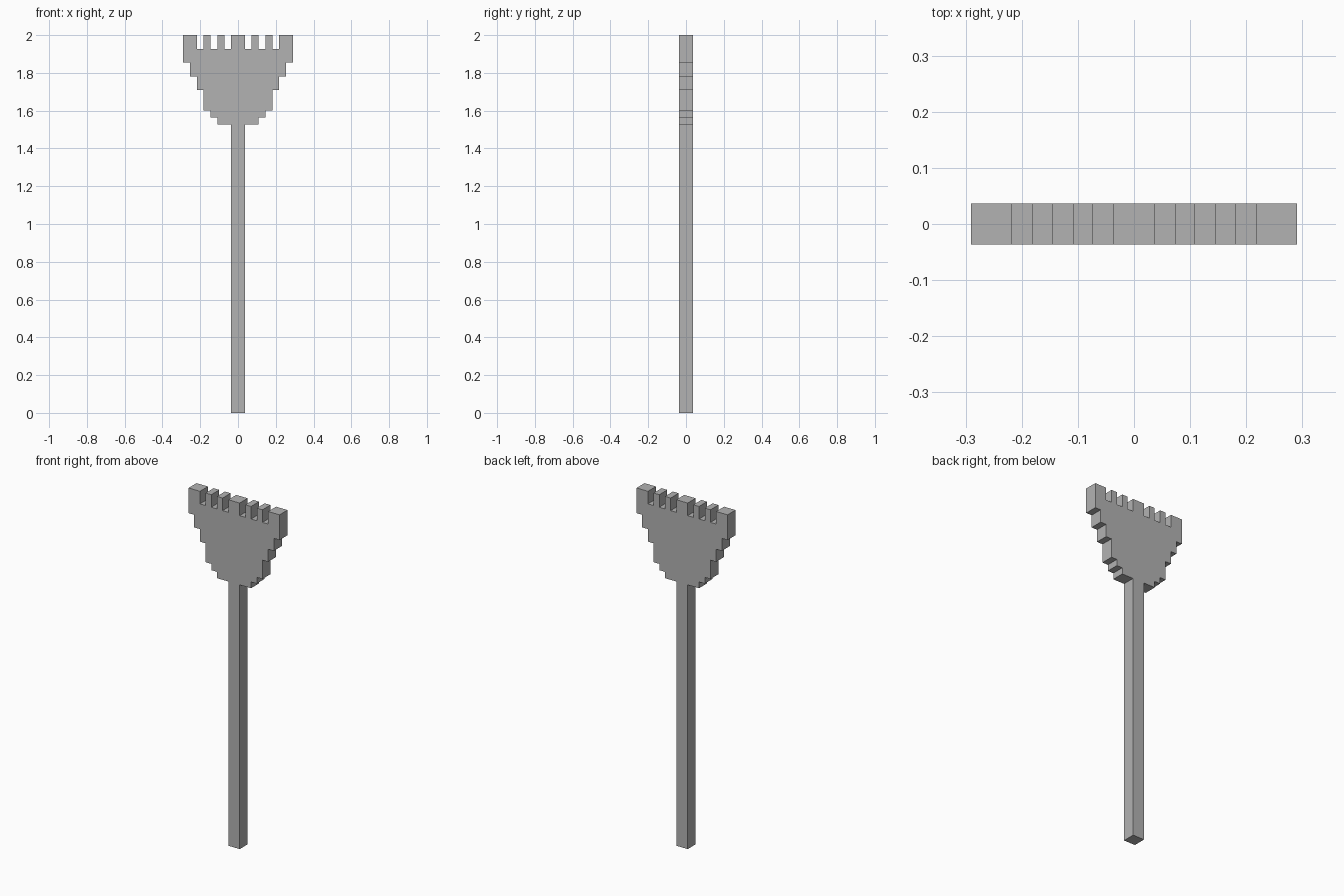
import bpy
import bmesh

cube = bpy.data.objects.get("Cube")
if cube:
    bpy.data.objects.remove(cube, do_unlink=True)

UNIT = 2 / 55  # the whole shape sits on a square grid of this size

# Flat grey material
grey = bpy.data.materials.new("plain grey")
grey.use_nodes = True
colour = (0.45, 0.45, 0.45, 1)
grey.diffuse_color = colour
grey.node_tree.nodes["Principled BSDF"].inputs["Base Color"].default_value = colour


def staircase(steps):
    """Corner points of an outline from (half width, bottom, top) steps."""
    return [(w, z) for w, low, high in steps for z in (low, high)]


# Right half outline: handle, then the stepped head widening upward
half = staircase([(1, 0, 42), (3, 42, 43), (4, 43, 44), (5, 44, 47),
                  (6, 47, 49), (7, 49, 51), (8, 51, 55)])

# Notches between the teeth, from the outer tooth to the middle one
for outer in (6, 4, 2):
    half += [(outer, 55), (outer, 53), (outer - 1, 53), (outer - 1, 55)]

outline = half + [(-x, z) for x, z in reversed(half)]

# Extrude the mirrored outline front to back
bm = bmesh.new()
front = bm.faces.new([bm.verts.new((x * UNIT, -UNIT, z * UNIT)) for x, z in outline])
back = bmesh.ops.extrude_face_region(bm, geom=[front], use_keep_orig=True)
bmesh.ops.translate(bm, vec=(0, 2 * UNIT, 0),
                    verts=[v for v in back["geom"] if isinstance(v, bmesh.types.BMVert)])
bmesh.ops.recalc_face_normals(bm, faces=bm.faces)

mesh = bpy.data.meshes.new("toothed_rake")
bm.to_mesh(mesh)
bm.free()
mesh.materials.append(grey)
rake = bpy.data.objects.new("toothed_rake", mesh)
bpy.context.collection.objects.link(rake)
